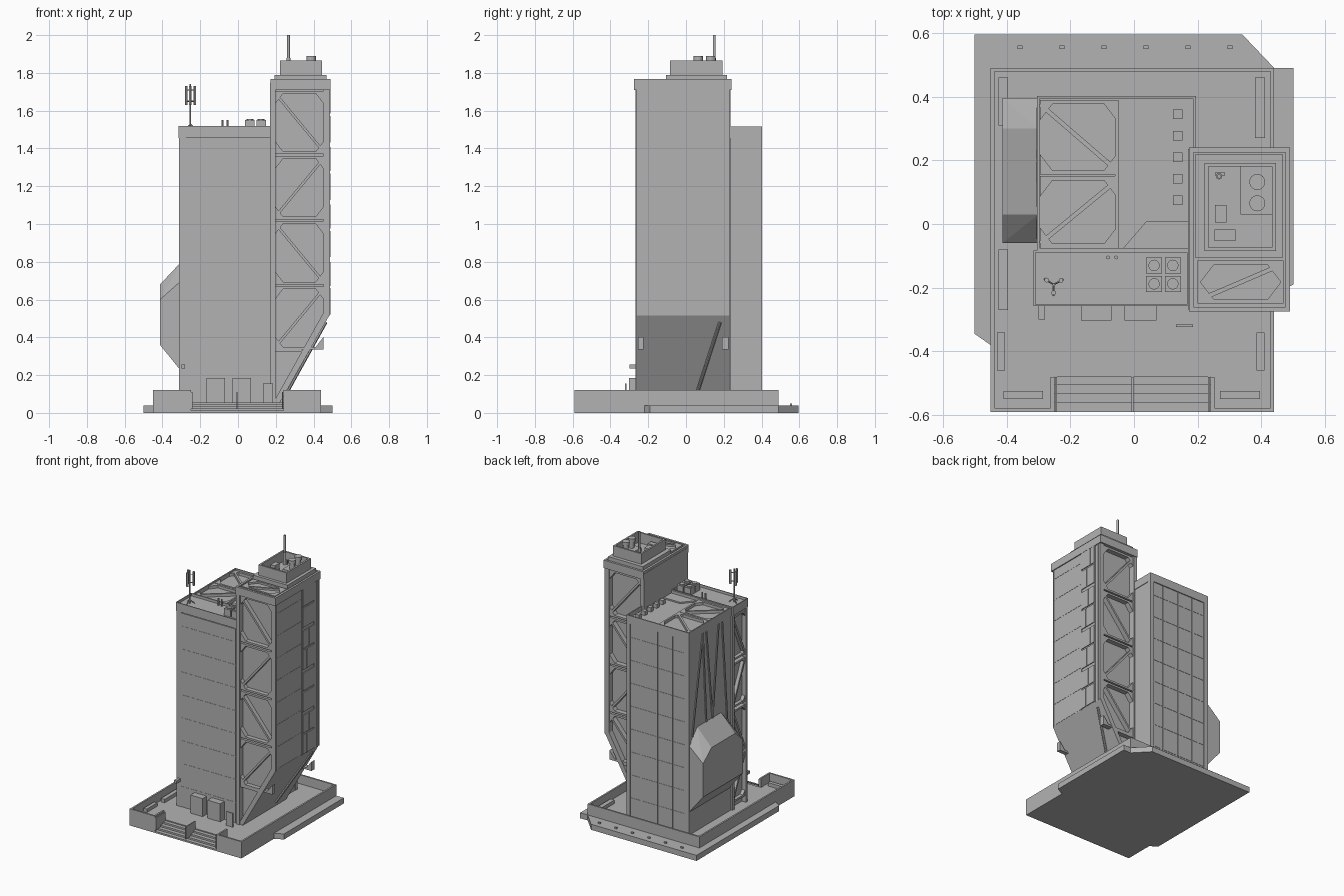
import bpy, bmesh
from mathutils import Vector, Matrix

if "Cube" in bpy.data.objects:
    bpy.data.objects.remove(bpy.data.objects["Cube"])

grey = bpy.data.materials.new("concrete grey")
grey.use_nodes = True
grey.diffuse_color = (0.45, 0.45, 0.45, 1)
grey.node_tree.nodes["Principled BSDF"].inputs["Base Color"].default_value = (0.45, 0.45, 0.45, 1)


def finish(name, bm):
    bmesh.ops.recalc_face_normals(bm, faces=bm.faces)
    mesh = bpy.data.meshes.new(name)
    bm.to_mesh(mesh)
    bm.free()
    mesh.materials.append(grey)
    ob = bpy.data.objects.new(name, mesh)
    bpy.context.collection.objects.link(ob)
    return ob


def prism(bm, pts, a, b, axis="z"):
    """Extrude a 2D outline along an axis from a to b."""
    place = {"x": lambda u, v, w: (w, u, v),
             "y": lambda u, v, w: (u, w, v),
             "z": lambda u, v, w: (u, v, w)}[axis]
    low = [bm.verts.new(place(u, v, a)) for u, v in pts]
    top = [bm.verts.new(place(u, v, b)) for u, v in pts]
    bm.faces.new(low)
    bm.faces.new(top)
    for i in range(len(pts)):
        j = (i + 1) % len(pts)
        bm.faces.new((low[i], low[j], top[j], top[i]))


def rect(u0, u1, v0, v1):
    return [(u0, v0), (u1, v0), (u1, v1), (u0, v1)]


def box(bm, x0, x1, y0, y1, z0, z1):
    prism(bm, rect(x0, x1, y0, y1), z0, z1)


def boxes(name, *dims):
    bm = bmesh.new()
    for d in dims:
        box(bm, *d)
    return finish(name, bm)


def solid(name, pts, a, b, axis="z"):
    bm = bmesh.new()
    prism(bm, pts, a, b, axis)
    return finish(name, bm)


def strip(bm, p, q, w, a, b, axis):
    """Flat beam of width w between two 2D points."""
    p, q = Vector(p), Vector(q)
    d = (q - p).normalized()
    n = Vector((-d.y, d.x)) * w / 2
    prism(bm, [p + n, q + n, q - n, p - n], a, b, axis)


def rod(bm, p, q, r, sides=8):
    p, q = Vector(p), Vector(q)
    m = Matrix.Translation((p + q) / 2) @ (q - p).to_track_quat("Z", "Y").to_matrix().to_4x4()
    bmesh.ops.create_cone(bm, cap_ends=True, segments=sides, radius1=r, radius2=r,
                          depth=(q - p).length, matrix=m)


def truss(bm, u0, u1, v0, v1, a, b, axis, flip, t=0.014):
    """Bay with two beams, one diagonal and four corner gussets."""
    prism(bm, rect(u0, u1, v0, v0 + t), a, b, axis)
    prism(bm, rect(u0, u1, v1 - t, v1), a, b, axis)
    s, e = (u0, u1) if flip else (u1, u0)
    strip(bm, (s, v0 + t), (e, v1 - t), t, a, b, axis)
    g = (u1 - u0) * 0.16
    for u, su in ((u0, 1), (u1, -1)):
        for v, sv in ((v0 + t, 1), (v1 - t, -1)):
            prism(bm, [(u, v), (u + su * g, v), (u, v + sv * g * 1.3)], a, b, axis)


def rim(bm, x0, x1, y0, y1, z0, z1, t):
    box(bm, x0, x1, y0, y0 + t, z0, z1)
    box(bm, x0, x1, y1 - t, y1, z0, z1)
    box(bm, x0, x0 + t, y0 + t, y1 - t, z0, z1)
    box(bm, x1 - t, x1, y0 + t, y1 - t, z0, z1)


# Ground slab, plaza, steps
solid("ground_slab", [(-.5, .595), (-.5, -.345), (-.45, -.38), (.44, -.22), (.48, -.2), (.5, -.19),
                      (.5, .49), (.44, .49), (.34, .595)], 0, .04)
solid("plaza", [(-.45, -.59), (-.25, -.59), (-.25, -.48), (.24, -.48), (.24, -.59),
                (.44, -.59), (.44, .49), (-.45, .49)], 0, .055)
boxes("front_steps", *[(-.25, .24, -.59 + .028 * i, -.48, .012 * i, .012 * (i + 1)) for i in range(4)])
walls = [(-.45, -.438, -.59, .49), (.428, .44, -.59, .49), (-.438, .428, .478, .49),
         (-.438, -.25, -.59, -.578), (.24, .428, -.59, -.578),
         (-.262, -.25, -.578, -.48), (.24, .252, -.578, -.48)]
boxes("plaza_parapet", *[w + (.055, .12) for w in walls])
boxes("step_handrails", *[(x - .003, x + .003, -.59, -.48, .02, .11) for x in (-.245, -.005, .235)])
beds = [(-.425, -.395, .31, .46), (-.425, -.395, -.27, -.08), (.38, .412, .27, .46), (.385, .41, -.46, -.34),
        (-.43, -.405, -.46, -.34), (-.41, -.285, -.55, -.525), (.27, .395, -.55, -.525)]
boxes("planters", *[b + (.055, .08) for b in beds])
boxes("bollards", *[(-.366 + .132 * i, -.35 + .132 * i, .55, .56, .04, .05) for i in range(6)])

# Lower tower body
boxes("lower_tower", (-.3, .17, -.085, .395, .055, 1.48), (-.28, .17, -.25, -.085, .055, 1.49),
      (.17, .19, .0, .395, .055, 1.48))
boxes("lower_tower_corner_posts", (-.312, -.275, -.257, -.235, .055, 1.47),
      (-.312, -.275, -.105, -.083, .055, 1.47), (-.304, -.27, .375, .402, .055, 1.48),
      (.165, .194, .375, .402, .055, 1.48))
boxes("lower_tower_front_panel", (-.275, .16, -.256, -.25, .055, 1.45))
boxes("lower_tower_cornice", (-.315, .172, -.258, -.083, 1.455, 1.5), (-.304, .194, -.083, .402, 1.455, 1.485))
boxes("lower_tower_back_ribs", *[(x - .003, x + .003, .395, .399, .055, 1.455) for x in (-.17, -.05, .08)])
boxes("lower_tower_floor_lines", *[(-.27, .165, y, y + .002, z, z + .003)
                                   for y in (-.2575, .395) for z in [.2 + .165 * i for i in range(8)]])
bm = bmesh.new()
for i in range(4):
    truss(bm, -.235, -.105, .1 + .34 * i, .42 + .34 * i, -.305, -.28, "x", i % 2)
finish("side_bay_trusses", bm)
bm = bmesh.new()
for p, q in (((.36, .75), (.24, 1.45)), ((.2, 1.45), (.13, .8)), ((.13, .8), (.06, 1.45)),
             ((.24, 1.45), (.2, .8)), ((-.04, .7), (.02, 1.45))):
    strip(bm, p, q, .012, -.306, -.3, "x")
finish("side_braces", bm)

# Faceted bulge on the side
bm = bmesh.new()
outline = [(-.3, -.06, .395, .22), (-.3, -.06, .395, .7), (-.3, .03, .3, .8),
           (-.413, -.06, .395, .36), (-.413, -.06, .395, .6), (-.413, .03, .3, .68)]
for x, y0, y1, z in outline:
    bm.verts.new((x, y0, z))
    bm.verts.new((x, y1, z))
bmesh.ops.convex_hull(bm, input=bm.verts)
bmesh.ops.dissolve_limit(bm, angle_limit=.02, verts=bm.verts, edges=bm.edges)
finish("side_bulge", bm)

# Lower roof
bm = bmesh.new()
rim(bm, -.304, .194, -.083, .402, 1.485, 1.515, .008)
rim(bm, -.315, .172, -.258, -.083, 1.5, 1.518, .006)
finish("lower_roof_parapet", bm)
bm = bmesh.new()
truss(bm, -.295, -.055, .155, .39, 1.485, 1.505, "z", False)
truss(bm, -.295, -.055, -.075, .15, 1.485, 1.505, "z", True)
box(bm, -.06, -.048, -.075, .39, 1.485, 1.505)
finish("lower_roof_trusses", bm)
solid("roof_deck", [(-.04, -.083), (.04, .01), (.18, .01), (.18, -.083)], 1.48, 1.495)
boxes("roof_vents", *[(.122, .152, .06 + .0675 * i, .09 + .0675 * i, 1.48, 1.515) for i in range(5)])
bm = bmesh.new()
for x in (.063, .122):
    for y in (-.13, -.188):
        box(bm, x - .025, x + .025, y - .025, y + .025, 1.5, 1.55)
        rod(bm, (x, y, 1.55), (x, y, 1.557), .018, 12)
finish("cooling_units", bm)
bm = bmesh.new()
for x in (-.082, -.056):
    rod(bm, (x, -.105, 1.49), (x, -.105, 1.55), .006)
finish("roof_pipes", bm)
bm = bmesh.new()
c = Vector((-.252, -.19, 0))
rod(bm, c + Vector((0, 0, 1.49)), c + Vector((0, 0, 1.74)), .004)
for i in range(3):
    d = Matrix.Rotation(2.094 * i + .5, 3, "Z") @ Vector((.026, 0, 0))
    rod(bm, c + d + Vector((0, 0, 1.63)), c + d + Vector((0, 0, 1.73)), .008, 6)
    for z in (1.65, 1.71):
        rod(bm, c + Vector((0, 0, z)), c + d + Vector((0, 0, z)), .003, 4)
    rod(bm, c + Vector((0, 0, 1.53)), c + d * 1.3 + Vector((0, 0, 1.5)), .003, 4)
finish("antenna_cluster", bm)

# Entrances
boxes("entrance_boxes", (-.167, -.07, -.303, -.25, .055, .185), (-.03, .07, -.303, -.25, .055, .185))
boxes("entrance_sign", (.132, .185, -.324, -.316, .055, .155))
boxes("wall_camera", (-.3, -.28, -.3, -.25, .235, .255))

# Tall tower with a cut-away foot
solid("tall_tower", [(.185, .055), (.205, .055), (.465, .52), (.465, 1.72), (.185, 1.72)], -.225, .19, "y")
solid("tall_tower_outer_wall", [(.222, .055), (.483, .515), (.483, 1.71), (.452, 1.71), (.452, .53),
                                (.187, .055)], -.262, .23, "y")
boxes("tall_tower_inner_wall", (.17, .198, -.268, .235, .055, 1.75))
bm = bmesh.new()
for a, b in ((-.255, -.225), (.19, .225)):
    for i in range(4):
        truss(bm, .198, .452, .335 + .345 * i, .67 + .345 * i, a, b, "y", i % 2 == 0)
    strip(bm, (.198, .33), (.34, .33), .014, a, b, "y")
finish("tall_tower_trusses", bm)
boxes("tall_tower_cornice", (.172, .49, -.275, .24, 1.71, 1.755))
boxes("tall_tower_floor_lines", *[(.483, .4845, -.25, .03, z, z + .003) for z in [.52 + .16 * i for i in range(8)]])
boxes("tall_tower_wall_ribs", *[(.483, .487, y, y + .006, .515, 1.71) for y in (-.258, .032, .172, .205, .224)])

# Staggered window panels
panels = []
for i in range(8):
    z = .52 + .152 * i
    split = (.08, .11, .09, .13)[i % 4]
    for y0, y1 in ((.042, split), (split + .005, .168)):
        panels.append((.483, .489, y0, y1, z, z + .14 - .012 * (i % 2)))
boxes("window_panels", *panels)
bm = bmesh.new()
rod(bm, (.26, .06, .11), (.465, .18, .48), .009)
finish("foot_brace", bm)

# Tall roof and penthouse
bm = bmesh.new()
rim(bm, .172, .49, -.275, .24, 1.755, 1.767, .015)
finish("tall_roof_parapet", bm)
bm = bmesh.new()
truss(bm, .21, .46, -.25, -.115, 1.755, 1.768, "z", True)
box(bm, .2, .21, -.25, -.115, 1.755, 1.768)
box(bm, .46, .47, -.25, -.115, 1.755, 1.768)
finish("tall_roof_truss", bm)
boxes("penthouse_base", (.192, .468, -.105, .218, 1.755, 1.79))
bm = bmesh.new()
rim(bm, .222, .446, -.085, .192, 1.79, 1.865, .012)
finish("penthouse_walls", bm)
boxes("penthouse_equipment", (.335, .434, .03, .18, 1.79, 1.82), (.255, .29, .005, .06, 1.79, 1.84),
      (.252, .318, -.054, -.018, 1.79, 1.835), (.255, .285, .153, .162, 1.79, 1.82))
bm = bmesh.new()
for y in (.132, .065):
    rod(bm, (.387, y, 1.82), (.387, y, 1.865), .018, 16)
    rod(bm, (.387, y, 1.865), (.387, y, 1.89), .025, 16)
finish("exhaust_fans", bm)
bm = bmesh.new()
rod(bm, (.267, .15, 1.79), (.267, .15, 1.88), .01, 12)
rod(bm, (.267, .15, 1.88), (.267, .15, 2.0), .007, 12)
finish("roof_mast", bm)
